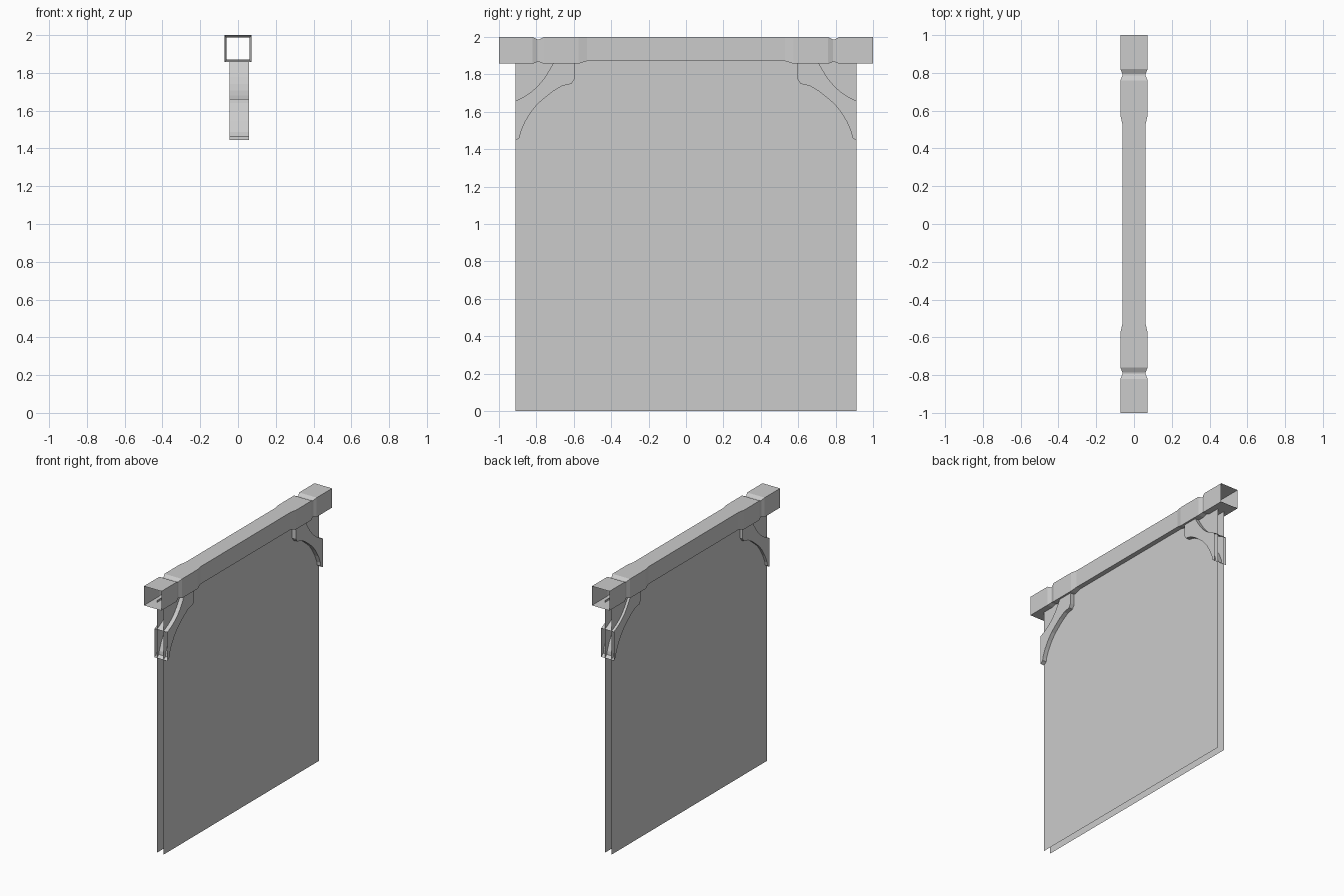
import bpy

if "Cube" in bpy.data.objects:
    bpy.data.objects.remove(bpy.data.objects["Cube"])


def make_object(name, verts, faces):
    mesh = bpy.data.meshes.new(name)
    mesh.from_pydata(verts, [], faces)
    mesh.update()
    obj = bpy.data.objects.new(name, mesh)
    bpy.context.collection.objects.link(obj)
    return obj


def loft(name, rings, closed):
    """Skin consecutive rings with quads, leaving both ends open."""
    n = len(rings[0])
    verts = [v for ring in rings for v in ring]
    faces = []
    for i in range(len(rings) - 1):
        for j in range(n if closed else n - 1):
            k = (j + 1) % n
            faces.append((i * n + j, i * n + k, (i + 1) * n + k, (i + 1) * n + j))
    return make_object(name, verts, faces)


# Beam: open square tube with two necks and a slimmer middle
FULL, NECK, SLIM = (0.072, 1.857, 2.0), (0.062, 1.867, 1.987), (0.062, 1.871, 2.0)
half = [(1.0, FULL), (0.82, FULL), (0.795, NECK), (0.785, NECK),
        (0.76, FULL), (0.575, FULL), (0.53, SLIM)]
stations = [(-y, s) for y, s in half] + [(y, s) for y, s in reversed(half)]
rings = [[(-w, y, lo), (-w, y, hi), (w, y, hi), (w, y, lo)]
         for y, (w, lo, hi) in stations]
loft("beam", rings, True)

# Curved brackets: hollow, open against the beam and at the outer end
upper = [(0.711, 1.857), (0.735, 1.815), (0.76, 1.777), (0.79, 1.74),
         (0.825, 1.708), (0.866, 1.681), (0.912, 1.658)]
lower = [(0.596, 1.857), (0.596, 1.776), (0.612, 1.75), (0.663, 1.738),
         (0.71, 1.71), (0.754, 1.675), (0.795, 1.64), (0.83, 1.596),
         (0.861, 1.545), (0.885, 1.488), (0.888, 1.462), (0.912, 1.445)]
X0, X1 = -0.046, 0.058
for side, label in ((-1, "front"), (1, "back")):
    verts, faces = [], []
    for x in (X0, X1):
        verts += [(x, side * y, z) for y, z in upper + lower]
    n, u = len(upper) + len(lower), len(upper)
    order = list(range(u)) + list(range(n - 1, u - 1, -1))
    left, right = order, [n + i for i in reversed(order)]
    if side > 0:
        left, right = left[::-1], right[::-1]
    faces += [left, right]
    for i in range(n - 1):
        if i != u - 1:
            quad = (i, n + i, n + i + 1, i + 1)
            flip = (i < u) == (side > 0)
            faces.append(quad if flip else quad[::-1])
    make_object(label + "_bracket", verts, faces)

# Two thin hanging sheets
for x, label in ((-0.027, "left"), (0.027, "right")):
    make_object(label + "_sheet",
                [(x, -0.912, 0), (x, 0.912, 0), (x, 0.912, 1.871), (x, -0.912, 1.871)],
                [(0, 1, 2, 3)])
